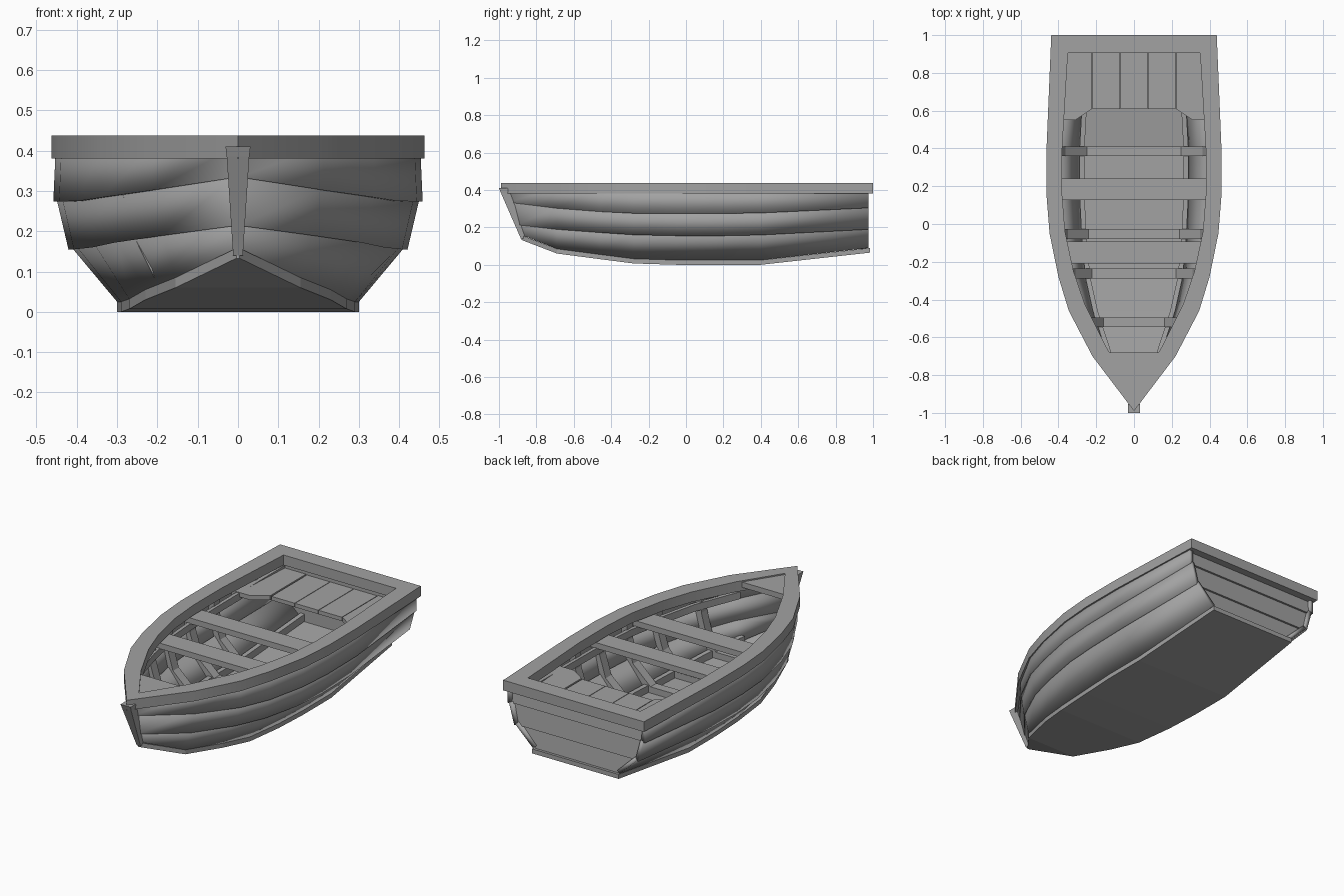
import bpy
import bmesh
from mathutils import Vector

if "Cube" in bpy.data.objects:
    bpy.data.objects.remove(bpy.data.objects["Cube"])

GREY = (0.36, 0.36, 0.36, 1)
mat = bpy.data.materials.new("weathered_grey")
mat.use_nodes = True
mat.diffuse_color = GREY
mat.node_tree.nodes["Principled BSDF"].inputs["Base Color"].default_value = GREY

# Hull lines from bow to stern: station y, then half width and height per line
STATIONS = [-0.9, -0.69, -0.46, -0.28, -0.05, 0.15, 0.4, 0.975]
WIDTHS = {
    "chine": [0.004, 0.155, 0.23, 0.27, 0.29, 0.3, 0.3, 0.27],
    "lower": [0.004, 0.185, 0.3, 0.355, 0.4, 0.413, 0.413, 0.38],
    "upper": [0.004, 0.208, 0.333, 0.39, 0.436, 0.45, 0.45, 0.42],
    "sheer": [0.004, 0.212, 0.337, 0.393, 0.438, 0.452, 0.452, 0.43],
}
HEIGHTS = {
    "chine": [0.158, 0.085, 0.055, 0.032, 0.025, 0.025, 0.025, 0.09],
    "lower": [0.22, 0.195, 0.178, 0.166, 0.161, 0.16, 0.165, 0.195],
    "upper": [0.34, 0.308, 0.29, 0.281, 0.28, 0.28, 0.283, 0.31],
    "sheer": [0.41] * 8,
}
BOW_Y = {"chine": -0.87, "lower": -0.9, "upper": -0.945, "sheer": -0.97}
LEVELS = list(WIDTHS)


def line(name):
    ys = [BOW_Y[name]] + STATIONS[1:]
    return [Vector(p) for p in zip(WIDTHS[name], ys, HEIGHTS[name])]


def hull_at(name, y):
    """Point on a hull line at a given y."""
    pts = line(name)
    for a, b in zip(pts, pts[1:]):
        if y <= b.y:
            return a.lerp(b, (y - a.y) / (b.y - a.y))
    return pts[-1]


def mirrored(pts):
    """Path from one stern corner round the bow to the other."""
    return [Vector((-p.x, p.y, p.z)) for p in reversed(pts)] + list(pts)


def finish(name, bm, smooth=False):
    bmesh.ops.recalc_face_normals(bm, faces=bm.faces)
    mesh = bpy.data.meshes.new(name)
    bm.to_mesh(mesh)
    bm.free()
    obj = bpy.data.objects.new(name, mesh)
    bpy.context.collection.objects.link(obj)
    mesh.materials.append(mat)
    if smooth:
        bpy.ops.object.select_all(action="DESELECT")
        obj.select_set(True)
        bpy.context.view_layer.objects.active = obj
        bpy.ops.object.shade_smooth_by_angle(angle=0.4)
    return obj


def loft(name, sections, closed=False, smooth=False):
    """Skin a row of equal closed sections, capped unless it is a ring."""
    bm = bmesh.new()
    rows = [[bm.verts.new(p) for p in s] for s in sections]
    pairs = list(zip(rows, rows[1:])) + ([(rows[-1], rows[0])] if closed else [])
    for a, b in pairs:
        for i in range(len(a)):
            j = (i + 1) % len(a)
            bm.faces.new((a[i], a[j], b[j], b[i]))
    if not closed:
        bm.faces.new(rows[0])
        bm.faces.new(rows[-1])
    return finish(name, bm, smooth)


def plate(name, outline, z0, z1):
    """Flat board from a plan outline."""
    return loft(name, [[(x, y, z) for x, y in outline] for z in (z0, z1)])


# Overlapping hull strakes
for k, name in enumerate(("lower_strake", "middle_strake", "top_strake")):
    lap = 1.018 if k else 1.0
    low = [Vector((p.x * lap, p.y - 0.004 * (p.y < -0.8), p.z - 0.006 * (k > 0)))
           for p in line(LEVELS[k])]
    bm = bmesh.new()
    rows = [[bm.verts.new(p) for p in mirrored(pts)] for pts in (low, line(LEVELS[k + 1]))]
    for i in range(len(rows[0]) - 1):
        bm.faces.new((rows[0][i], rows[0][i + 1], rows[1][i + 1], rows[1][i]))
    strake = finish(name, bm, smooth=True)
    solid = strake.modifiers.new("thickness", "SOLIDIFY")
    solid.thickness = 0.022
    solid.offset = -1

# Flat bottom slab
bottom = []
for p in line("chine"):
    y = p.y + (0.01 if p.y > 0.9 else -0.01 if p.y < -0.8 else 0)
    bottom.append([(s * p.x, y, p.z - d) for s, d in ((-1, 0), (1, 0), (1, 0.025), (-1, 0.025))])
loft("bottom_slab", bottom)

# Lapped transom boards
for k in range(3):
    a, b = line(LEVELS[k])[-1], line(LEVELS[k + 1])[-1]
    wa, wb = a.x - 0.012, b.x - 0.012
    loft(f"transom_board_{k + 1}", [
        [(s * wa, 0.966, a.z - 0.005), (s * wb, 0.954, b.z),
         (s * wb, 0.925, b.z), (s * wa, 0.925, a.z - 0.005)] for s in (-1, 1)])

# Gunwale ring with a broad stern rail
outer = [(0, -0.99), (0.22, -0.7), (0.345, -0.46), (0.4, -0.28),
         (0.447, -0.05), (0.463, 0.15), (0.463, 0.4), (0.438, 1)]
inner = [(0, -0.88), (0.145, -0.655), (0.262, -0.42), (0.32, -0.25),
         (0.365, -0.04), (0.38, 0.15), (0.38, 0.4), (0.35, 0.905)]
rim = [[(*o, 0.38), (*o, 0.437), (*i, 0.437), (*i, 0.38)] for o, i in zip(outer, inner)]
other = [[(-x, y, z) for x, y, z in s] for s in rim[:0:-1]]
loft("gunwale", other + rim, closed=True, smooth=True)

# Stem post, widening upwards
loft("stem_post", [
    [(-w, front, z), (w, front, z), (w, back, z), (-w, back, z)]
    for w, front, back, z in ((0.012, -0.883, -0.85, 0.14), (0.028, -0.99, -0.94, 0.385),
                              (0.031, -1.0, -0.955, 0.41))])

# Bow deck
plate("bow_deck", [(-0.15, -0.68), (0, -0.91), (0.15, -0.68)], 0.4, 0.43)

# Ribs running down one side, over the floor and up the other
for n, y in enumerate((0.385, 0.17, -0.053, -0.262, -0.52)):
    path = []
    for level in LEVELS:
        p = hull_at(level, y)
        rise = 0.035 if level == "chine" else 0
        path.append((p.x - 0.014, p.z, p.x - 0.05, p.z + rise))
    ribs = []
    for s, pts in ((-1, path[::-1]), (1, path)):
        for x, z, xi, zi in pts:
            ribs.append([(s * x, y - 0.026, z), (s * x, y + 0.026, z),
                         (s * xi, y + 0.026, zi), (s * xi, y - 0.026, zi)])
    loft(f"rib_{n + 1}", ribs)

# Chine stringers and seat risers along both sides
for side, s in (("left", 1), ("right", -1)):
    for name, level, inset, wide, lift, tall in (
            ("chine_stringer", "chine", 0.012, 0.026, 0.0, 0.04),
            ("seat_riser", "upper", 0.045, 0.02, 0.02, 0.04)):
        rail = []
        for p in line(level)[1:]:
            a, b = p.x - inset, p.x - inset - wide
            z, y = p.z + lift, min(p.y, 0.94)
            rail.append([(s * a, y, z), (s * a, y, z + tall),
                         (s * b, y, z + tall), (s * b, y, z)])
        loft(f"{side}_{name}", rail, smooth=True)

# Thwarts
for name, y0, y1 in (("middle_thwart", 0.127, 0.24), ("front_thwart", -0.21, -0.092)):
    a, b = (hull_at("upper", y).x - 0.022 for y in (y0, y1))
    plate(name, [(-a, y0), (a, y0), (b, y1), (-b, y1)], 0.338, 0.37)

# Planked stern seat
for n in range(3):
    x = (n - 1) * 0.147
    plate(f"stern_seat_plank_{n + 1}",
          [(x - 0.072, 0.61), (x + 0.072, 0.61), (x + 0.072, 0.94), (x - 0.072, 0.94)], 0.33, 0.352)
for side, s in (("left", 1), ("right", -1)):
    plate(f"{side}_stern_seat_end",
          [(s * x, y) for x, y in ((0.225, 0.94), (0.405, 0.94), (0.425, 0.55),
                                   (0.31, 0.55), (0.225, 0.607))], 0.33, 0.355)
